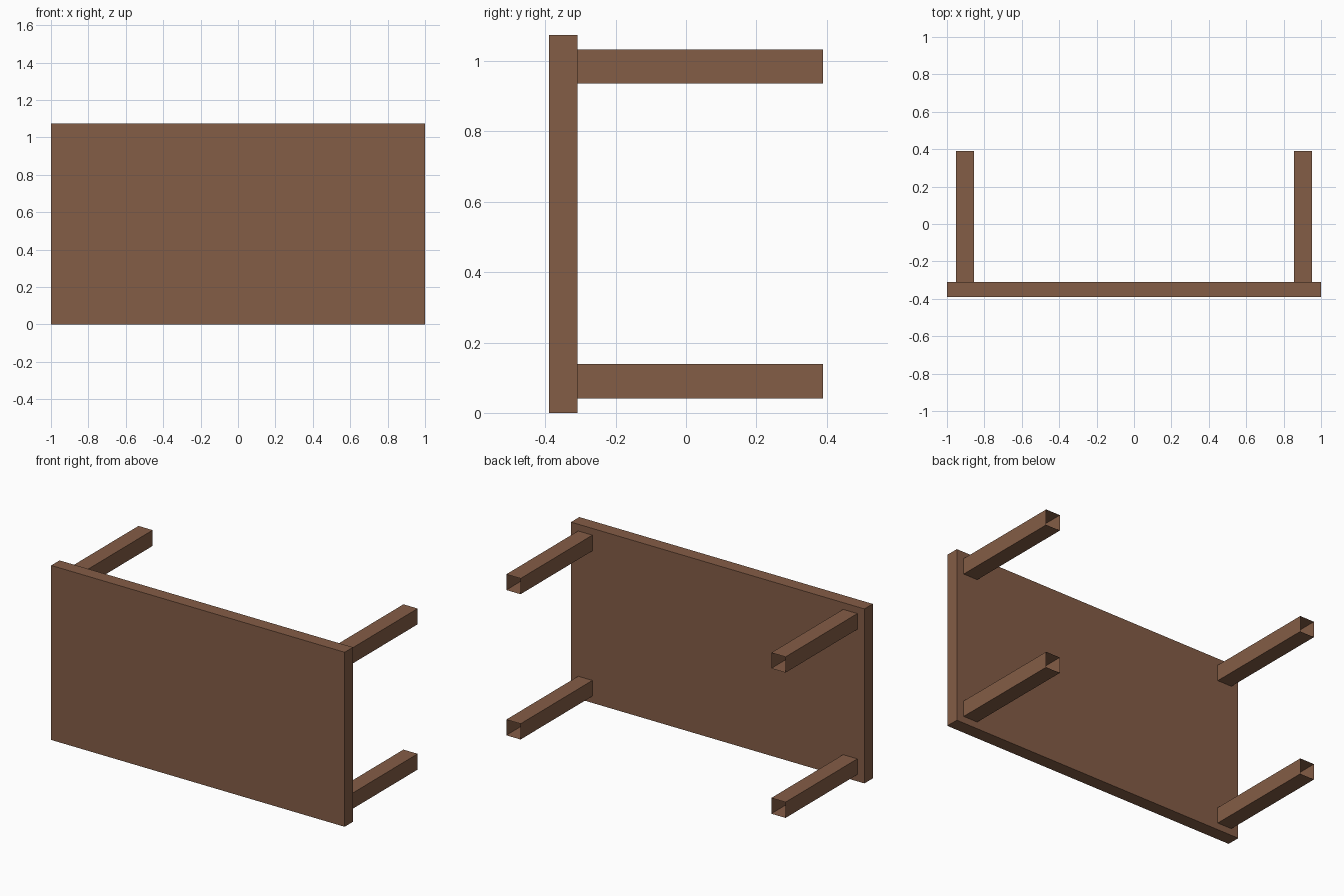
import bpy
import bmesh
from mathutils import Matrix, Vector

if "Cube" in bpy.data.objects:
    bpy.data.objects.remove(bpy.data.objects["Cube"])

wood = bpy.data.materials.new("brown wood")
wood.diffuse_color = (0.231, 0.109, 0.061, 1.0)
wood.use_nodes = True
wood.node_tree.nodes["Principled BSDF"].inputs["Base Color"].default_value = wood.diffuse_color


def box(name, lo, hi, open_ends=False):
    """Box between two corners; open_ends removes the faces across y."""
    lo, hi = Vector(lo), Vector(hi)
    bm = bmesh.new()
    bmesh.ops.create_cube(bm, size=1.0,
                          matrix=Matrix.Translation((lo + hi) / 2) @ Matrix.Diagonal((*(hi - lo), 1)))
    if open_ends:
        bm.normal_update()
        ends = [f for f in bm.faces if abs(f.normal.y) > 0.9]
        bmesh.ops.delete(bm, geom=ends, context='FACES_ONLY')
    mesh = bpy.data.meshes.new(name)
    bm.to_mesh(mesh)
    bm.free()
    mesh.materials.append(wood)
    obj = bpy.data.objects.new(name, mesh)
    bpy.context.collection.objects.link(obj)
    return obj


HEIGHT = 1.075           # table lies on its long edge
BACK = 0.39              # y of the leg ends
INNER = -0.309           # underside of the tabletop
HALF = 0.0485            # half the leg width

# Tabletop, standing upright
box("tabletop", (-1, -BACK, 0), (1, INNER, HEIGHT))

# Four hollow legs, open at the feet
for side, x in (("left", -0.903), ("right", 0.903)):
    for level, z in (("lower", 0.09), ("upper", HEIGHT - 0.09)):
        box(f"{level}_{side}_leg", (x - HALF, INNER, z - HALF),
            (x + HALF, BACK, z + HALF), open_ends=True)
